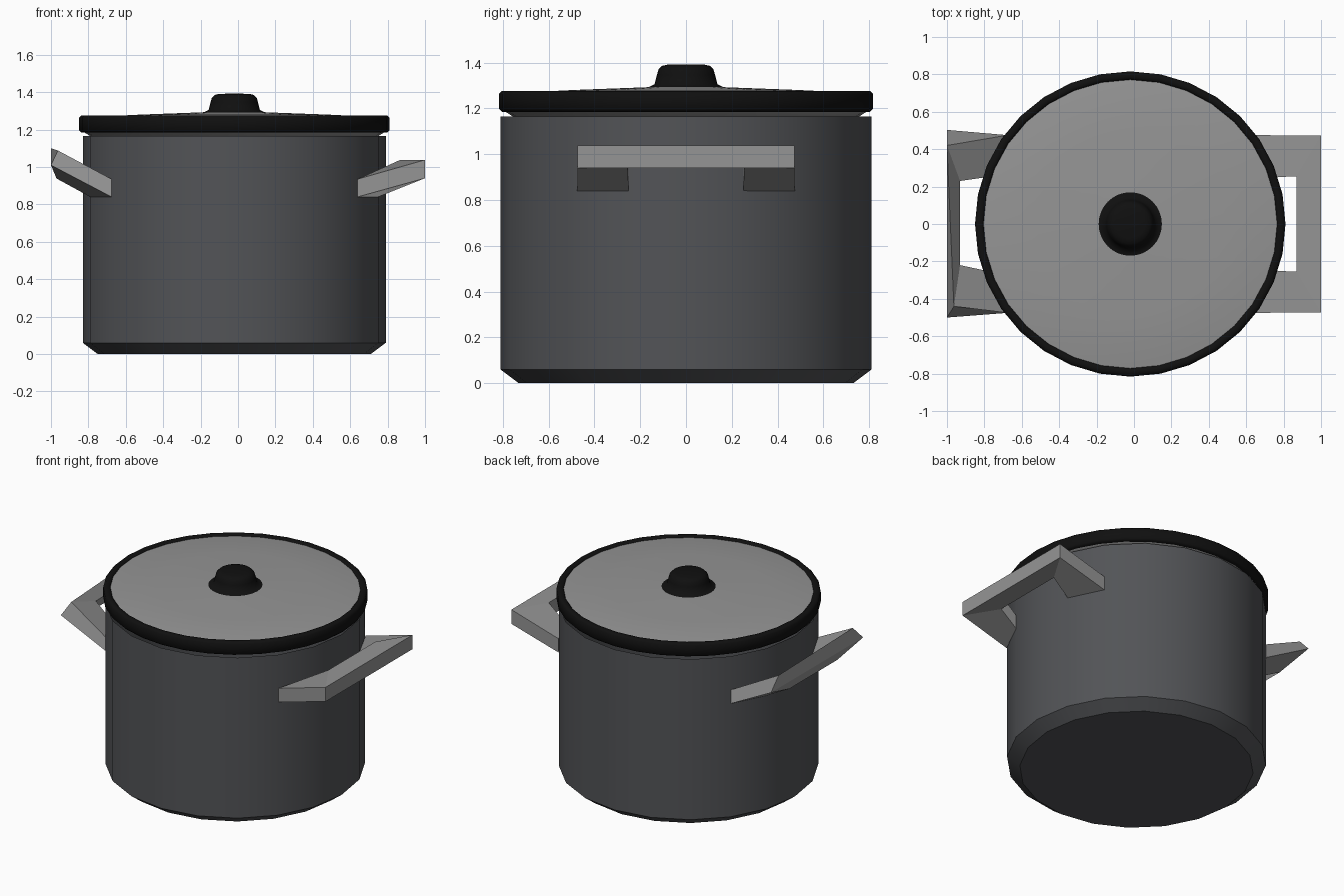
import bpy, bmesh
from math import cos, sin, pi, radians

if "Cube" in bpy.data.objects:
    bpy.data.objects.remove(bpy.data.objects["Cube"])

CX = -0.02  # axis of the pot


def material(name, rgb):
    m = bpy.data.materials.new(name)
    m.diffuse_color = (*rgb, 1)
    m.use_nodes = True
    m.node_tree.nodes["Principled BSDF"].inputs["Base Color"].default_value = m.diffuse_color
    return m


BODY = material("dark_grey", (0.085, 0.088, 0.095))
STEEL = material("steel_grey", (0.3, 0.3, 0.3))
BLACK = material("black", (0.005, 0.005, 0.005))


def finish(name, bm, mat, smooth=None):
    bmesh.ops.recalc_face_normals(bm, faces=bm.faces)
    me = bpy.data.meshes.new(name)
    bm.to_mesh(me)
    bm.free()
    me.materials.append(mat)
    ob = bpy.data.objects.new(name, me)
    bpy.context.collection.objects.link(ob)
    if smooth:
        bpy.ops.object.select_all(action='DESELECT')
        bpy.context.view_layer.objects.active = ob
        ob.select_set(True)
        bpy.ops.object.shade_smooth_by_angle(angle=radians(smooth))
    return ob


def lathe(name, profile, mat, n=32, closed=False, sy=1.0, smooth=35):
    """Revolve (radius, z) points round the pot axis; radius 0 becomes a pole."""
    bm = bmesh.new()
    rings = []
    for r, z in profile:
        k = 1 if r == 0 else n
        rings.append([bm.verts.new((CX + r * cos(2 * pi * i / n),
                                    sy * r * sin(2 * pi * i / n), z)) for i in range(k)])
    pairs = list(zip(rings, rings[1:]))
    if closed:
        pairs.append((rings[-1], rings[0]))
    for a, b in pairs:
        for i in range(n):
            j = (i + 1) % n
            quad = [a[i % len(a)], a[j % len(a)], b[j % len(b)], b[i % len(b)]]
            bm.faces.new(list(dict.fromkeys(quad)))
    return finish(name, bm, mat, smooth)


def handle(name, sections):
    """Join four-point sections into a bar with capped ends."""
    bm = bmesh.new()
    rows = [[bm.verts.new(p) for p in s] for s in sections]
    for a, b in zip(rows, rows[1:]):
        for i in range(4):
            j = (i + 1) % 4
            bm.faces.new((a[i], a[j], b[j], b[i]))
    bm.faces.new(rows[0])
    bm.faces.new(rows[-1])
    return finish(name, bm, STEEL)


def flip(section):
    return [(x, -y, z) for x, y, z in section]


# pot body with chamfered base
lathe("pot_body", [(0, 0), (0.73, 0), (0.81, 0.06), (0.81, 1.165)], BODY, n=20, smooth=30)

# lid plate, its black rim and the knob
lathe("lid", [(0, 1.165), (0.77, 1.165), (0.81, 1.19), (0.81, 1.26), (0.78, 1.266),
              (0.5, 1.28), (0.12, 1.294), (0, 1.296)], STEEL, sy=0.983)
lathe("lid_rim", [(0.79, 1.185), (0.818, 1.185), (0.83, 1.197), (0.83, 1.263),
                  (0.818, 1.275), (0.795, 1.275), (0.783, 1.263)],
      BLACK, closed=True, sy=0.983, smooth=60)
lathe("lid_knob", [(0.19, 1.288), (0.16, 1.294), (0.137, 1.305), (0.127, 1.345), (0.12, 1.37),
                   (0.105, 1.385), (0.08, 1.391), (0, 1.392)], BLACK, smooth=60)

# right handle: sections are outer top, outer bottom, inner bottom, inner top
root = [(0.64, 0.475, 0.935), (0.64, 0.475, 0.84), (0.75, 0.25, 0.84), (0.75, 0.25, 0.935)]
corner = [(1.0, 0.473, 1.038), (1.0, 0.473, 0.94), (0.868, 0.255, 0.94), (0.868, 0.255, 1.038)]
handle("right_handle", [root, corner, flip(corner), flip(root)])

# left handle: same build, tilted and slightly bent
root = [(-0.676, 0.475, 0.935), (-0.676, 0.475, 0.84), (-0.79, 0.25, 0.84), (-0.79, 0.25, 0.935)]
back = [(-1.0, 0.42, 1.10), (-1.0, 0.503, 1.012), (-0.97, 0.26, 0.938), (-0.93, 0.23, 1.02)]
front = [(-0.963, -0.44, 1.088), (-1.0, -0.5, 1.01), (-0.97, -0.26, 0.938), (-0.93, -0.22, 1.02)]
handle("left_handle", [root, back, front, flip(root)])
